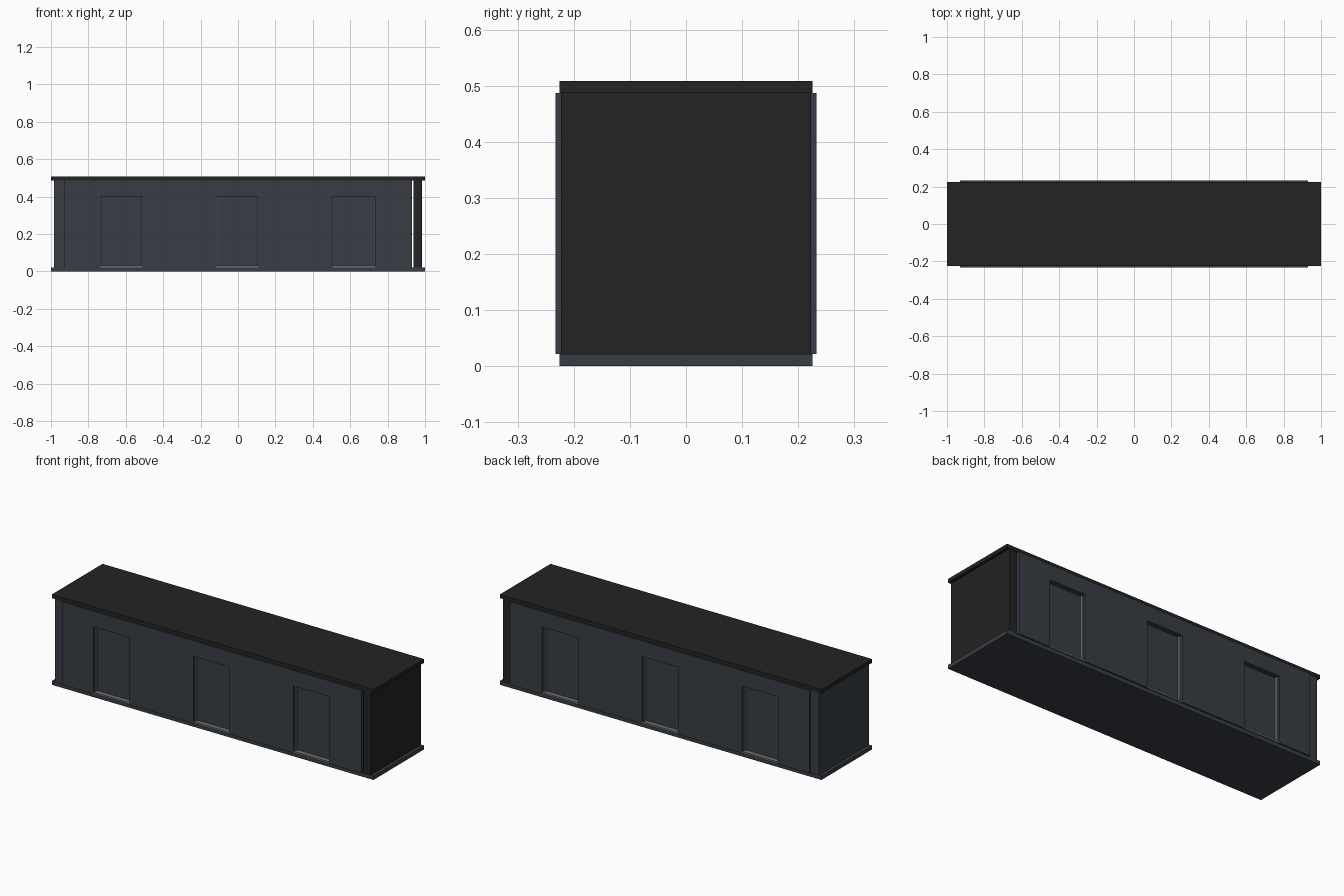
import bpy

if "Cube" in bpy.data.objects:
    bpy.data.objects.remove(bpy.data.objects["Cube"])


def material(name, rgb):
    m = bpy.data.materials.new(name)
    m.diffuse_color = (*rgb, 1)
    m.use_nodes = True
    m.node_tree.nodes["Principled BSDF"].inputs["Base Color"].default_value = m.diffuse_color
    return m


BLUE = material("slate blue", (0.040, 0.048, 0.060))
BLACK = material("near black", (0.017, 0.017, 0.017))
GREY = material("trim grey", (0.15, 0.155, 0.16))


def box(name, x, y, z, mat):
    """Box between the given (min, max) ranges."""
    vs = [(a, b, c) for a in x for b in y for c in z]
    fs = [(0, 1, 3, 2), (4, 6, 7, 5), (0, 4, 5, 1),
          (2, 3, 7, 6), (0, 2, 6, 4), (1, 5, 7, 3)]
    me = bpy.data.meshes.new(name)
    me.from_pydata(vs, [], fs)
    me.materials.append(mat)
    ob = bpy.data.objects.new(name, me)
    bpy.context.collection.objects.link(ob)
    return ob


def side_box(name, side, x, y, z, mat):
    """Box on the front (side=-1) or back (side=1); y measured outward."""
    return box(name, x, sorted((side * y[0], side * y[1])), z, mat)


# Floor, roof and the two end walls
box("floor", (-1, 1), (-0.225, 0.225), (0, 0.022), BLUE)
box("roof", (-1, 1), (-0.225, 0.225), (0.487, 0.508), BLACK)
box("left_end_wall", (-0.983, -0.93), (-0.223, 0.223), (0.022, 0.487), BLUE)
box("right_end_wall", (0.938, 0.983), (-0.223, 0.223), (0.022, 0.487), BLACK)

DOORS = (-0.623, -0.002, 0.62)
HALF = 0.112
TOP = 0.40
for side, label in ((-1, "front"), (1, "back")):
    outer = (0.20, 0.233)
    # Wall piers between the doorways
    edges = [-0.93] + [c + s * HALF for c in DOORS for s in (-1, 1)] + [0.93]
    for i in range(0, len(edges), 2):
        side_box(f"{label}_wall_pier", side, edges[i:i + 2], outer,
                 (0.022, TOP), BLUE)
    side_box(f"{label}_wall_header", side, (-0.93, 0.93), outer, (TOP, 0.487), BLUE)
    # Recessed doors with grey jambs and sill
    for c in DOORS:
        side_box(f"{label}_door", side, (c - HALF, c + HALF), (0.19, 0.205),
                 (0.022, TOP), BLUE)
        side_box(f"{label}_sill", side, (c - HALF, c + HALF), (0.205, 0.232),
                 (0.022, 0.032), GREY)
        for s in (-1, 1):
            xs = sorted((c + s * HALF, c + s * (HALF - 0.006)))
            side_box(f"{label}_jamb", side, xs, (0.205, 0.22), (0.032, TOP), GREY)
